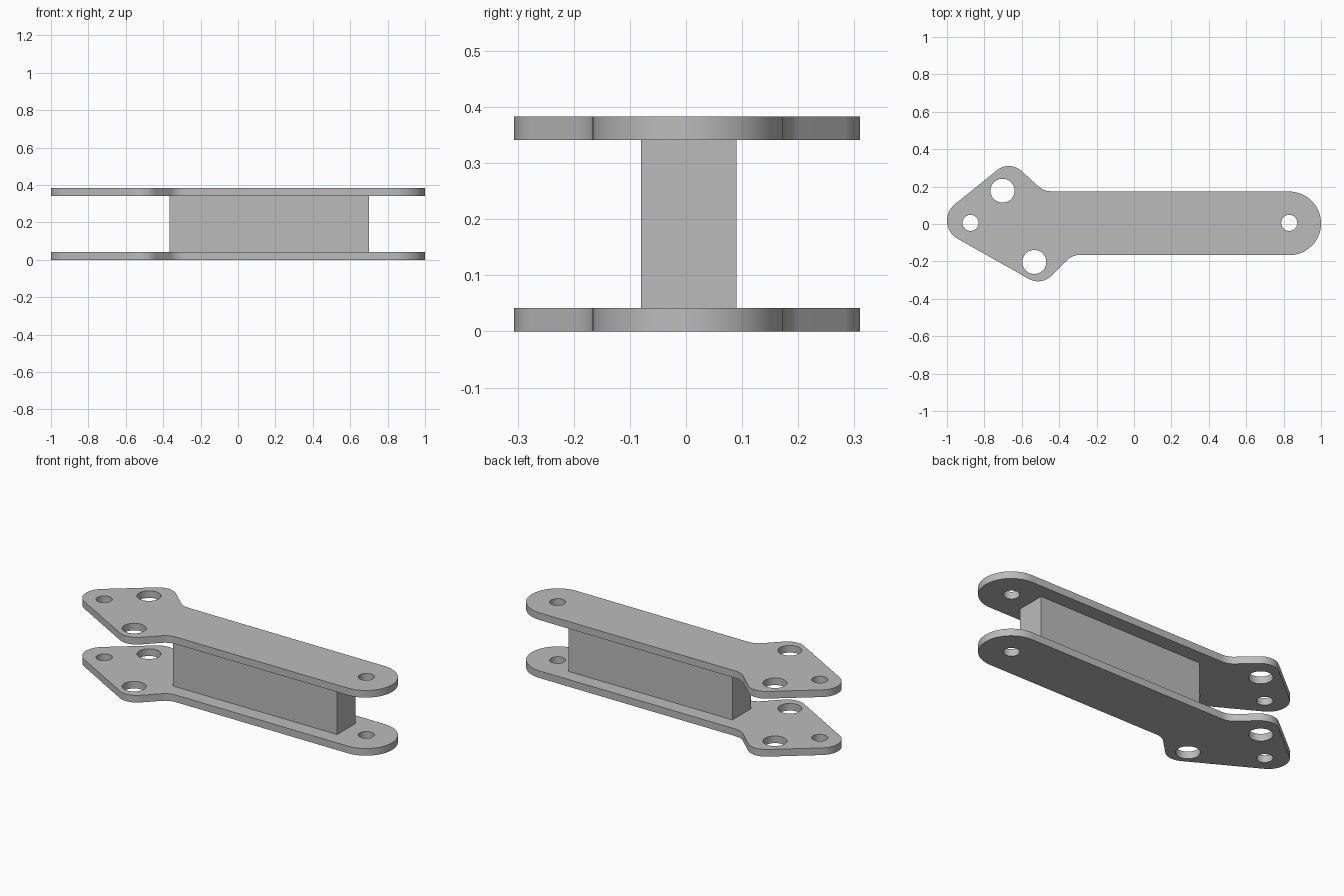
import bpy, bmesh, math
from mathutils import Vector

if "Cube" in bpy.data.objects:
    bpy.data.objects.remove(bpy.data.objects["Cube"])

grey = bpy.data.materials.new("plain_grey")
grey.use_nodes = True
COLOUR = (0.5, 0.5, 0.5, 1)
grey.diffuse_color = COLOUR
grey.node_tree.nodes["Principled BSDF"].inputs["Base Color"].default_value = COLOUR

THICK, HEIGHT = 0.042, 0.383

# Plate outline: sharp corner x, y and rounding radius
CORNERS = [(1, -0.167, 0.17), (1, 0.173, 0.17), (-0.483, 0.175, 0.1),
           (-0.665, 0.342, 0.1), (-1.086, 0.002, 0.111),
           (-0.496, -0.331, 0.1), (-0.33, -0.165, 0.1)]
# Holes: x, y, radius
HOLES = [(0.83, 0.006, 0.043), (-0.874, 0.006, 0.043),
         (-0.703, 0.178, 0.064), (-0.533, -0.203, 0.064)]


def rounded_outline(corners, steps=16):
    """Replace every corner by a tangent arc."""
    points = []
    for i, (x, y, r) in enumerate(corners):
        p = Vector((x, y))
        a = (Vector(corners[i - 1][:2]) - p).normalized()
        b = (Vector(corners[(i + 1) % len(corners)][:2]) - p).normalized()
        half = a.angle(b) / 2
        centre = p + (a + b).normalized() * r / math.sin(half)
        start = p + a * r / math.tan(half) - centre
        end = p + b * r / math.tan(half) - centre
        sweep = math.atan2(start.cross(end), start.dot(end))
        for k in range(steps + 1):
            t = sweep * k / steps
            c, s = math.cos(t), math.sin(t)
            points.append(centre + Vector((c * start.x - s * start.y,
                                           s * start.x + c * start.y)))
    return points


def circle(x, y, r, steps=40):
    return [Vector((x + r * math.cos(math.tau * k / steps),
                    y + r * math.sin(math.tau * k / steps))) for k in range(steps)]


def finish(bm, name):
    bmesh.ops.recalc_face_normals(bm, faces=bm.faces)
    mesh = bpy.data.meshes.new(name)
    bm.to_mesh(mesh)
    bm.free()
    mesh.materials.append(grey)
    obj = bpy.data.objects.new(name, mesh)
    bpy.context.collection.objects.link(obj)
    return obj


def plate(name, z):
    bm = bmesh.new()
    edges = []
    for loop in [rounded_outline(CORNERS)] + [circle(*h) for h in HOLES]:
        verts = [bm.verts.new((p.x, p.y, z)) for p in loop]
        edges += [bm.edges.new((verts[i - 1], v)) for i, v in enumerate(verts)]
    bmesh.ops.triangle_fill(bm, edges=edges, use_beauty=True, normal=(0, 0, 1))
    top = bmesh.ops.extrude_face_region(bm, geom=bm.faces[:])["geom"]
    bmesh.ops.translate(bm, vec=(0, 0, THICK),
                        verts=[v for v in top if isinstance(v, bmesh.types.BMVert)])
    obj = finish(bm, name)
    bpy.ops.object.select_all(action="DESELECT")
    obj.select_set(True)
    bpy.context.view_layer.objects.active = obj
    bpy.ops.object.shade_smooth_by_angle(angle=math.radians(30))


# Two identical link plates
plate("lower_plate", 0)
plate("upper_plate", HEIGHT - THICK)

# Spacer block between the plates
bm = bmesh.new()
bmesh.ops.create_cube(bm, size=1)
bmesh.ops.scale(bm, vec=(1.066, 0.17, HEIGHT - 2 * THICK), verts=bm.verts)
bmesh.ops.translate(bm, vec=(0.168, 0.005, HEIGHT / 2), verts=bm.verts)
finish(bm, "spacer_block")
